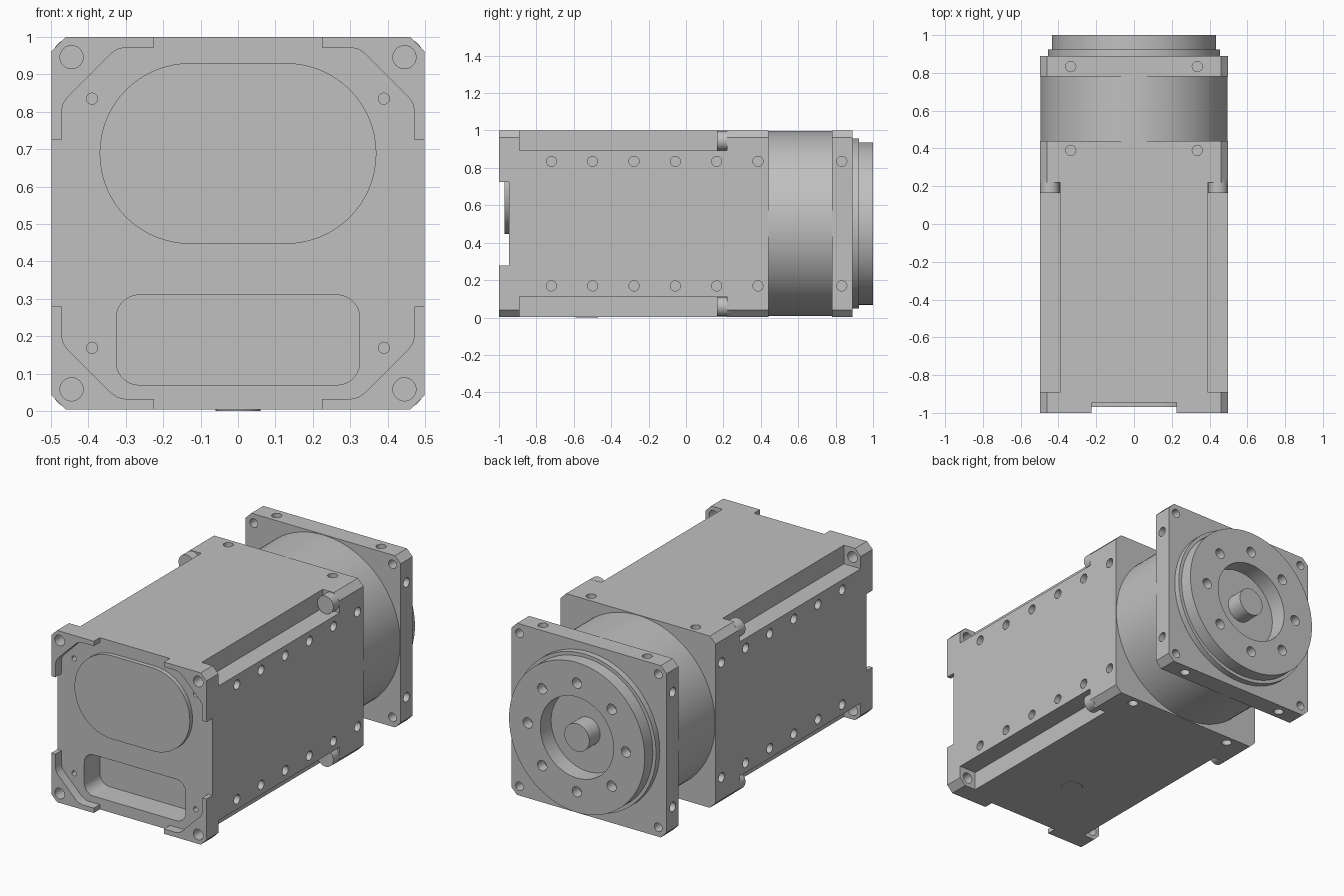
import bpy, bmesh
from math import pi, cos, sin, radians
from mathutils import Matrix, Vector

if "Cube" in bpy.data.objects:
    bpy.data.objects.remove(bpy.data.objects["Cube"])

CZ = 0.502      # height of the long axis
HALF = 0.498    # half the square section
SIGNS = [(sx, sz) for sx in (-1, 1) for sz in (-1, 1)]

metal = bpy.data.materials.new("machined_grey")
metal.use_nodes = True
metal.diffuse_color = (0.53, 0.53, 0.53, 1)
metal.node_tree.nodes["Principled BSDF"].inputs["Base Color"].default_value = (0.53, 0.53, 0.53, 1)


def finish(bm, name):
    bmesh.ops.recalc_face_normals(bm, faces=bm.faces)
    mesh = bpy.data.meshes.new(name)
    bm.to_mesh(mesh)
    bm.free()
    mesh.materials.append(metal)
    obj = bpy.data.objects.new(name, mesh)
    bpy.context.collection.objects.link(obj)
    return obj


def add_prism(bm, outline, y0, y1):
    """Extrude an (x, z) outline, measured from the axis, along y."""
    base = bm.faces.new([bm.verts.new((x, y0, CZ + z)) for x, z in outline])
    new = bmesh.ops.extrude_face_region(bm, geom=[base])["geom"]
    bmesh.ops.translate(bm, vec=(0, y1 - y0, 0),
                        verts=[g for g in new if isinstance(g, bmesh.types.BMVert)])


def prism(name, outline, y0, y1):
    bm = bmesh.new()
    add_prism(bm, outline, y0, y1)
    return finish(bm, name)


def add_rod(bm, centre, axis, radius, length, sides=24):
    """Cylinder centred on a point, running along an axis."""
    turn = Vector(axis).to_track_quat('Z', 'Y').to_matrix().to_4x4()
    bmesh.ops.create_cone(bm, cap_ends=True, segments=sides, radius1=radius, radius2=radius,
                          depth=length, matrix=Matrix.Translation(centre) @ turn)


def cut(target, cutter):
    mod = target.modifiers.new("cut", 'BOOLEAN')
    mod.operation = 'DIFFERENCE'
    mod.solver = 'EXACT'
    mod.object = cutter
    cutter.hide_render = True
    bpy.context.view_layer.objects.active = target
    bpy.ops.object.modifier_apply(modifier=mod.name)
    bpy.data.objects.remove(cutter)


def chamfered_square(c=0.037):
    a, b = HALF, HALF - c
    return [(a, -b), (a, b), (b, a), (-b, a), (-a, b), (-a, -b), (-b, -a), (b, -a)]


def rounded_rect(hx, z0, z1, r, steps=16):
    pts = []
    for k, (sx, z) in enumerate([(1, z1 - r), (-1, z1 - r), (-1, z0 + r), (1, z0 + r)]):
        for i in range(steps + 1):
            a = (k + i / steps) * pi / 2
            pts.append((sx * (hx - r) + r * cos(a), z - CZ + r * sin(a)))
    return pts


def ring(r, sides=96):
    return [(r * cos(2 * pi * i / sides), r * sin(2 * pi * i / sides)) for i in range(sides)]


# Main housing
housing = prism("housing", chamfered_square(), -1.0, 0.44)

# Front recess that leaves four corner lugs
quarter = [(0.6, 0.223), (0.472, 0.223), (0.472, 0.298), (0.467, 0.32), (0.455, 0.338),
           (0.34, 0.453), (0.322, 0.465), (0.30, 0.47), (0.225, 0.47), (0.225, 0.6)]
outline = []
for sx, sz in [(1, 1), (-1, 1), (-1, -1), (1, -1)]:
    pts = [(sx * x, sz * z) for x, z in quarter]
    outline += pts if sx * sz > 0 else pts[::-1]
cut(housing, prism("recess_cutter", outline, -1.1, -0.945))

# Rectangular socket in the front
cut(housing, prism("socket_cutter", rounded_rect(0.325, 0.07, 0.31, 0.06), -1.1, -0.80))

# Stepped notches along the four long edges
bm = bmesh.new()
for sx, sz in SIGNS:
    i, o = 0.39, 0.6
    add_prism(bm, [(sx * i, sz * i), (sx * o, sz * i), (sx * o, sz * o), (sx * i, sz * o)], -0.89, 0.22)
cut(housing, finish(bm, "notch_cutter"))

# Screw holes in the housing
bm = bmesh.new()
for sx, sz in SIGNS:
    add_rod(bm, (sx * 0.445, -0.95, CZ + sz * 0.444), (0, 1, 0), 0.031, 0.3)
    add_rod(bm, (sx * 0.39, -0.95, CZ + sz * 0.333), (0, 1, 0), 0.015, 0.1, 16)
    for k in range(6):
        add_rod(bm, (sx * 0.5, -0.72 + k * 0.221, CZ + sz * 0.333), (1, 0, 0), 0.027, 0.12)
    add_rod(bm, (sx * 0.335, 0.39, CZ + sz * 0.5), (0, 0, 1), 0.027, 0.12)
cut(housing, finish(bm, "hole_cutter"))

# Raised oval cover on the front
cover = prism("front_cover", rounded_rect(0.37, 0.447, 0.93, 0.2415), -0.97, -0.94)

# Bolt heads at the ends of the notches
bm = bmesh.new()
for sx, sz in SIGNS:
    add_rod(bm, (sx * 0.445, 0.2, CZ + sz * 0.443), (0, 1, 0), 0.052, 0.07, 32)
bolts = finish(bm, "bolt_heads")

# Round drum between the housing and the flange
drum = prism("drum", ring(0.495), 0.43, 0.79)

# Square mounting flange
flange = prism("flange", chamfered_square(), 0.78, 0.89)
bm = bmesh.new()
for sx, sz in SIGNS:
    add_rod(bm, (sx * 0.445, 0.835, CZ + sz * 0.444), (0, 1, 0), 0.025, 0.3)
    add_rod(bm, (sx * 0.5, 0.833, CZ + sz * 0.333), (1, 0, 0), 0.027, 0.1)
    add_rod(bm, (sx * 0.335, 0.833, CZ + sz * 0.5), (0, 0, 1), 0.027, 0.1)
cut(flange, finish(bm, "flange_hole_cutter"))

# Turned output hub with a recess and central shaft
profile = [(0, 1), (0.08, 1), (0.08, 0.9), (0.235, 0.9), (0.235, 1), (0.435, 1),
           (0.435, 0.925), (0.455, 0.925), (0.455, 0.88), (0, 0.88)]
bm = bmesh.new()
verts = [bm.verts.new((r, y, CZ)) for r, y in profile]
edges = [bm.edges.new(pair) for pair in zip(verts, verts[1:])]
bmesh.ops.spin(bm, geom=verts + edges, cent=(0, 0, CZ), axis=(0, 1, 0),
               angle=2 * pi, steps=96, use_duplicate=False)
bmesh.ops.remove_doubles(bm, verts=bm.verts, dist=0.0001)
hub = finish(bm, "output_hub")
bm = bmesh.new()
for k in range(8):
    a = k * pi / 4
    add_rod(bm, (0.315 * cos(a), 1.0, CZ + 0.315 * sin(a)), (0, 1, 0), 0.03, 0.12)
cut(hub, finish(bm, "hub_hole_cutter"))

# Thin round pad under the housing
bm = bmesh.new()
add_rod(bm, (0, -0.53, 0.01), (0, 0, 1), 0.06, 0.02, 32)
pad = finish(bm, "bottom_pad")

# Smooth round surfaces, crisp edges
for obj in (housing, cover, bolts, drum, flange, hub, pad):
    bpy.ops.object.select_all(action='DESELECT')
    obj.select_set(True)
    bpy.context.view_layer.objects.active = obj
    bpy.ops.object.shade_smooth_by_angle(angle=radians(25))
